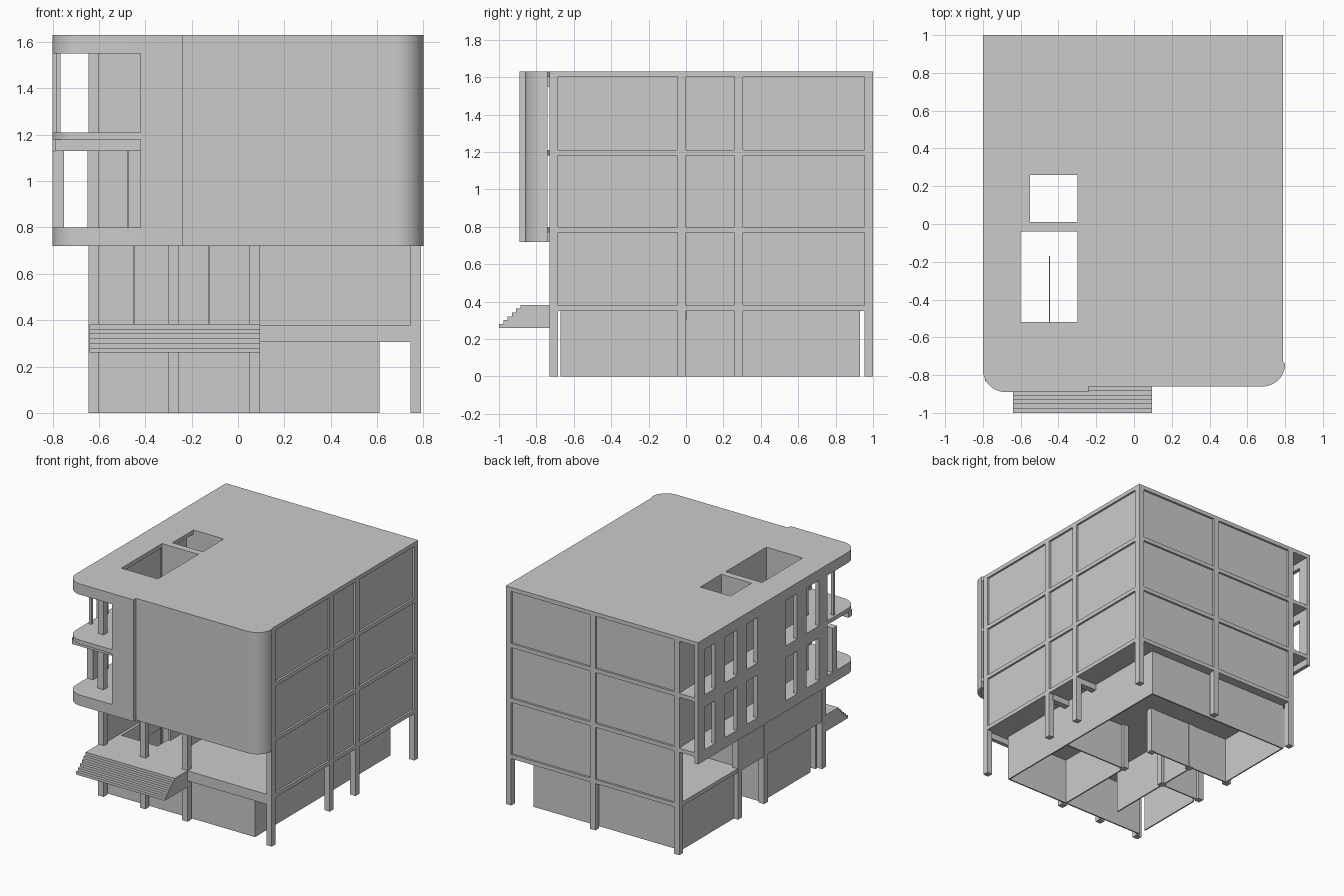
import bpy, bmesh, math

if "Cube" in bpy.data.objects:
    bpy.data.objects.remove(bpy.data.objects["Cube"])

def finish(name, bm):
    bmesh.ops.recalc_face_normals(bm, faces=bm.faces)
    me = bpy.data.meshes.new(name)
    bm.to_mesh(me)
    bm.free()
    ob = bpy.data.objects.new(name, me)
    bpy.context.collection.objects.link(ob)
    return ob

def boxes(name, items):
    """One object from boxes given as (x0, x1, y0, y1, z0, z1)."""
    bm = bmesh.new()
    for x0, x1, y0, y1, z0, z1 in items:
        vs = bmesh.ops.create_cube(bm, size=1)["verts"]
        for v in vs:
            v.co = ((x0 + x1) / 2 + v.co.x * (x1 - x0),
                    (y0 + y1) / 2 + v.co.y * (y1 - y0),
                    (z0 + z1) / 2 + v.co.z * (z1 - z0))
    return finish(name, bm)

def prism(name, pts, z0, z1):
    bm = bmesh.new()
    f = bm.faces.new([bm.verts.new((x, y, z0)) for x, y in pts])
    r = bmesh.ops.extrude_face_region(bm, geom=[f])
    for v in r["geom"]:
        if isinstance(v, bmesh.types.BMVert):
            v.co.z = z1
    return finish(name, bm)

def arc(cx, cy, r, a0, a1, n=12):
    return [(cx + r * math.cos(math.radians(a0 + (a1 - a0) * i / n)),
             cy + r * math.sin(math.radians(a0 + (a1 - a0) * i / n))) for i in range(n + 1)]

def smooth(ob):
    bpy.ops.object.select_all(action='DESELECT')
    bpy.context.view_layer.objects.active = ob
    ob.select_set(True)
    bpy.ops.object.shade_smooth_by_angle(angle=math.radians(30))

# shaft openings that pass through every floor
cutter = boxes("shaft_cutter", [(-.55, -.30, .01, .26, -.1, 2), (-.60, -.30, -.52, -.04, -.1, 2)])
cutter.hide_render = True
cutter.hide_set(True)

def cut(ob):
    m = ob.modifiers.new("shafts", 'BOOLEAN')
    m.operation = 'DIFFERENCE'
    m.object = cutter
    m.solver = 'EXACT'

# floor slabs and roof, with rounded front corners
left_corner = arc(-.68, -.77, .12, 180, 270)
right_corner = arc(.68, -.74, .12, 270, 360)
outline = ([(-.80, 1)] + left_corner + [(-.24, -.89), (-.24, -.86)]
           + right_corner + [(.79, -.73), (.79, 1)])
for name, top in (("second_floor", .80), ("third_floor", 1.21), ("roof", 1.63)):
    slab = prism(name, outline, top - .03, top)
    cut(slab)
    smooth(slab)
cut(boxes("first_floor", [(-.64, .79, -.73, 1, .35, .38)]))

# thick balcony edge bands at the bottom and the roof
bal = [(-.80, -.53)] + left_corner + [(-.42, -.89), (-.42, -.53)]
for name, z0, z1 in (("balcony_base", .72, .77), ("balcony_roof_band", 1.55, 1.60)):
    smooth(prism(name, bal, z0, z1))
boxes("balcony_beam", [(-.79, -.42, -.83, -.79, 1.13, 1.18)])
boxes("balcony_posts", [(-.80, -.75, -.64, -.59, .80, 1.13),
                        (-.785, -.765, -.64, -.62, 1.21, 1.55),
                        (-.65, -.60, -.73, -.685, .80, 1.18),
                        (-.48, -.47, -.73, -.69, .80, 1.18)])

# front facade: flat pier on the left and the curved screen
boxes("front_pier", [(-.42, -.24, -.89, -.86, .72, 1.63)])
screen = ([(-.24, -.86)] + right_corner + [(.77, -.74)]
          + arc(.68, -.74, .09, 360, 270)[1:] + [(-.24, -.83)])
smooth(prism("curved_screen", screen, .72, 1.63))

# column grid: ground to roof
cols = []
for x in (-.645, -.30, .05, .745):
    for y in (-.73, -.045, .26, .955):
        if (x, y) != (-.30, .955):
            inside = x == -.30 and y in (-.045, .26)
            cols.append((x, x + .045, y, y + .045, 0, .38 if inside else 1.62))
boxes("columns", cols)

# edge beams and recessed infill of the right and back walls
levels = ((.38, .77), (.80, 1.18), (1.21, 1.60))
boxes("right_infill", [(.755, .775, -.71, .98, a, b) for a, b in levels])
boxes("back_infill", [(-.62, .77, .965, .985, a, b) for a, b in levels])
boxes("ground_beams", [(-.64, .79, -.73, -.70, .305, .38)]
      + [(.60, .76, y, y + .045, .305, .35) for y in (-.04, .26)])

# left wall with two rows of windows
piers = ((-.53, -.43), (-.28, -.17), (-.04, .30), (.42, .54), (.68, .80), (.92, 1))
wall = [(-.80, -.77, a, b, z0, z1) for a, b in piers for z0, z1 in ((.80, 1.12), (1.20, 1.55))]
wall += [(-.80, -.77, -.53, 1, a, b) for a, b in ((.72, .80), (1.12, 1.20), (1.55, 1.63))]
boxes("left_window_wall", wall)

# inner walls of the upper floors
inner = []
for a, b in levels[1:]:
    inner += [(-.64, -.61, -.53, .96, a, b), (-.60, -.24, -.55, -.525, a, b),
              (-.30, -.28, -.52, .28, a, b), (-.60, -.30, -.04, .01, a, b),
              (-.60, -.30, .26, .28, a, b)]
boxes("upper_inner_walls", inner)

# entrance floor walls, set back behind the porch
boxes("entrance_walls", [(-.64, -.62, -.70, .28, .38, .77), (-.62, -.30, .26, .28, .38, .77),
                         (-.30, -.28, -.40, .28, .38, .77), (-.13, -.12, -.40, -.02, .38, .77),
                         (-.12, .76, -.02, 0, .38, .77), (-.45, -.445, -.52, -.17, .38, .77)])

# ground level thin walls
t = .01
boxes("ground_walls", [(-.61, .61, -.67, -.67 + t, 0, .35), (.60, .61, -.67, .93, 0, .35),
                       (-.61, .61, .92, .93, 0, .35), (-.61, -.60, .30, .93, 0, .35),
                       (-.61, -.60, -.60, -.06, 0, .35), (-.60, .07, .29, .30, 0, .35),
                       (-.29, -.28, -.52, .29, 0, .35), (.07, .08, -.66, -.02, 0, .35),
                       (-.60, -.28, -.03, -.02, 0, .35), (.08, .60, -.03, -.02, 0, .35)])

# entrance steps
boxes("front_steps", [(-.64, .095, -1 + .023 * i, -.73, .26 + .0205 * i, .26 + .0205 * (i + 1))
                      for i in range(6)])
